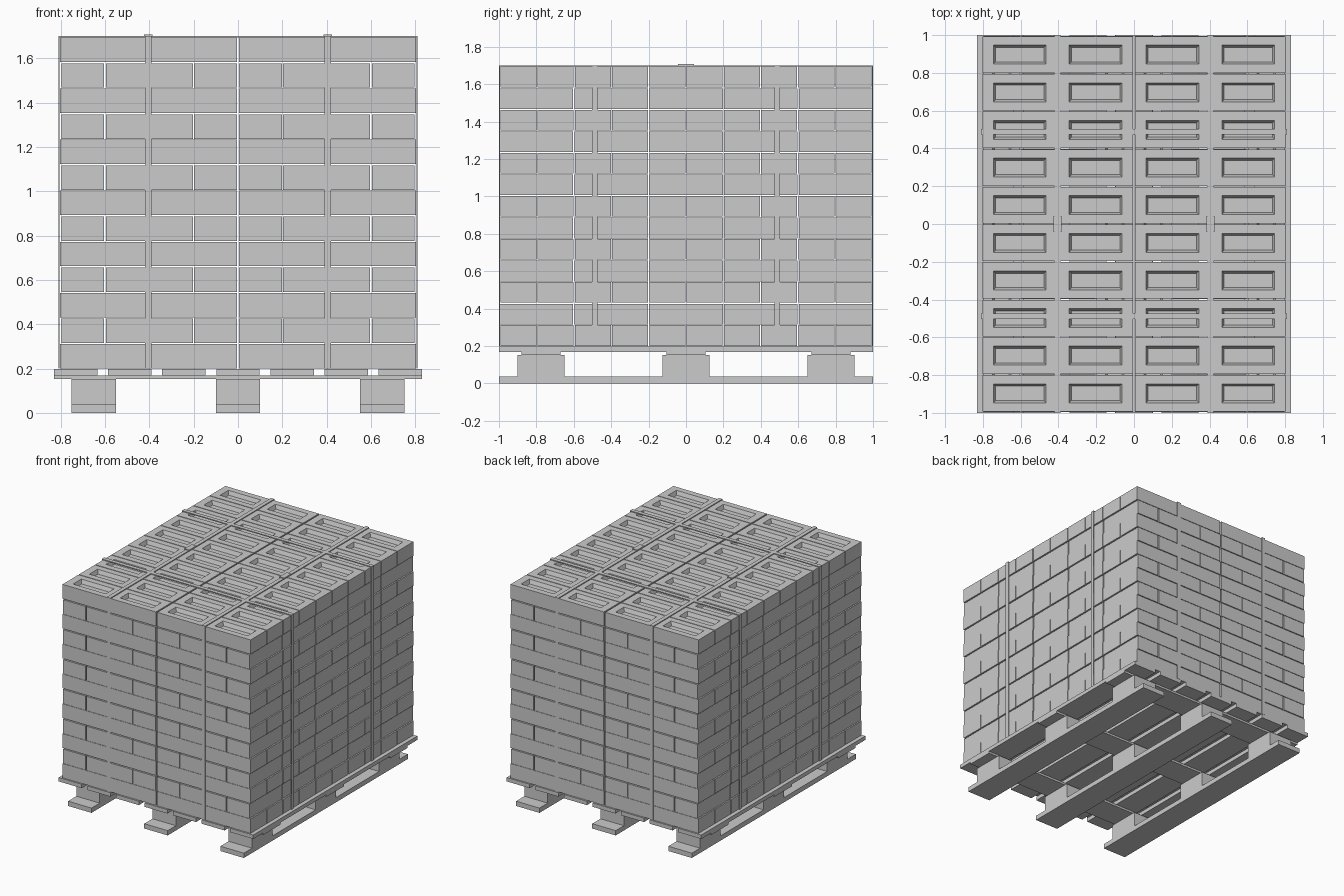
import bpy
import bmesh

if "Cube" in bpy.data.objects:
    bpy.data.objects.remove(bpy.data.objects["Cube"])

grey = bpy.data.materials.new("light grey")
grey.diffuse_color = (0.6, 0.6, 0.6, 1)
grey.use_nodes = True
grey.node_tree.nodes["Principled BSDF"].inputs["Base Color"].default_value = grey.diffuse_color

BASE, TOP = 0.2, 1.697          # underside and top of the brick stack
COURSES = 13
PITCH = (TOP - BASE) / COURSES
GAP = 0.007


def finish(name, bm):
    bmesh.ops.recalc_face_normals(bm, faces=bm.faces[:])
    mesh = bpy.data.meshes.new(name)
    bm.to_mesh(mesh)
    bm.free()
    mesh.materials.append(grey)
    obj = bpy.data.objects.new(name, mesh)
    bpy.context.collection.objects.link(obj)
    return obj


def add_box(bm, x0, x1, y0, y1, z0, z1):
    geom = bmesh.ops.create_cube(bm, size=1)
    for v in geom["verts"]:
        v.co.x = (x0 + x1) / 2 + v.co.x * (x1 - x0)
        v.co.y = (y0 + y1) / 2 + v.co.y * (y1 - y0)
        v.co.z = (z0 + z1) / 2 + v.co.z * (z1 - z0)


def ring(bm, cx, cy, hx, hy, z):
    return [bm.verts.new((cx + sx * hx, cy + sy * hy, z))
            for sx, sy in ((-1, -1), (1, -1), (1, 1), (-1, 1))]


def add_brick(bm, cx, cy, lx, ly, z):
    """Brick with a sloped rectangular hollow in its upper face."""
    hx, hy = (lx - GAP) / 2, (ly - GAP) / 2
    top = z + PITCH - 0.005
    # hollow is 0.28 x 0.10 on the long and short side of the brick
    fx, fy = (0.14, 0.05) if lx > ly else (0.05, 0.14)
    rings = [ring(bm, cx, cy, hx, hy, z),
             ring(bm, cx, cy, hx, hy, top),
             ring(bm, cx, cy, fx, fy, top),
             ring(bm, cx, cy, fx - 0.012, fy - 0.012, top - 0.03)]
    for a, b in zip(rings, rings[1:]):
        for i in range(4):
            j = (i + 1) % 4
            bm.faces.new((a[i], a[j], b[j], b[i]))
    bm.faces.new(rings[0][::-1])
    bm.faces.new(rings[-1])


def stack(obj, count):
    mod = obj.modifiers.new("stacked courses", 'ARRAY')
    mod.use_relative_offset = False
    mod.use_constant_offset = True
    mod.constant_offset_displace = (0, 0, 2 * PITCH)
    mod.count = count


# Odd courses: all bricks lie across the pallet
bm = bmesh.new()
for cx in (-0.605, -0.203, 0.203, 0.605):
    for r in range(10):
        add_brick(bm, cx, (-0.9 + 0.2 * r) * 0.996, 0.402, 0.2, BASE + 0.001)
stack(finish("crosswise_brick_courses", bm), 7)

# Even courses: crosswise bricks between two lengthwise rows, in each half
bm = bmesh.new()
for side in (-1, 1):
    for r in range(10):
        add_brick(bm, side * 0.4, -0.9 + 0.2 * r, 0.4, 0.2, BASE + PITCH)
    for cx in (0.102, 0.7):
        for r in range(5):
            add_brick(bm, side * cx, -0.8 + 0.4 * r, 0.2, 0.4, BASE + PITCH)
stack(finish("bonded_brick_courses", bm), 6)

# Pallet: deck boards
bm = bmesh.new()
for i in range(-3, 4):
    cx = i * 0.244
    add_box(bm, cx - 0.098, cx + 0.098, -1, 1, 0.168, 0.198)
finish("deck_boards", bm)

# Pallet: cross boards, blocks and skids
bm = bmesh.new()
for cy in (-0.775, 0, 0.775):
    add_box(bm, -0.83, 0.83, cy - 0.105, cy + 0.105, 0.152, 0.168)
finish("cross_boards", bm)

bm = bmesh.new()
for cx in (-0.65, 0, 0.65):
    for cy in (-0.775, 0, 0.775):
        add_box(bm, cx - 0.1, cx + 0.1, cy - 0.125, cy + 0.125, 0.037, 0.152)
finish("pallet_blocks", bm)

bm = bmesh.new()
for cx in (-0.65, 0, 0.65):
    add_box(bm, cx - 0.1, cx + 0.1, -1, 1, 0, 0.037)
finish("bottom_skids", bm)


def add_strap(name, lengthwise, centre, reach):
    """Thin band running up both sides and over the top of the stack."""
    bm = bmesh.new()
    t, w = 0.005, 0.015

    def part(a0, a1, z0, z1):
        if lengthwise:
            add_box(bm, centre - w, centre + w, a0, a1, z0, z1)
        else:
            add_box(bm, a0, a1, centre - w, centre + w, z0, z1)
    part(-reach, -reach + t, BASE, TOP + 0.003)
    part(reach - t, reach, BASE, TOP + 0.003)
    part(-reach, reach, TOP - 0.004, TOP + 0.003)
    finish(name, bm)


# Straps along and across, with a buckle on each lengthwise strap
for side, label in ((-1, "left"), (1, "right")):
    add_strap(label + "_lengthwise_strap", True, side * 0.405, 1.0)
    bm = bmesh.new()
    add_box(bm, side * 0.405 - 0.02, side * 0.405 + 0.02,
            -0.043, 0.043, TOP, TOP + 0.01)
    finish(label + "_strap_buckle", bm)
for side, label in ((-1, "front"), (1, "back")):
    add_strap(label + "_crosswise_strap", False, side * 0.488, 0.81)
